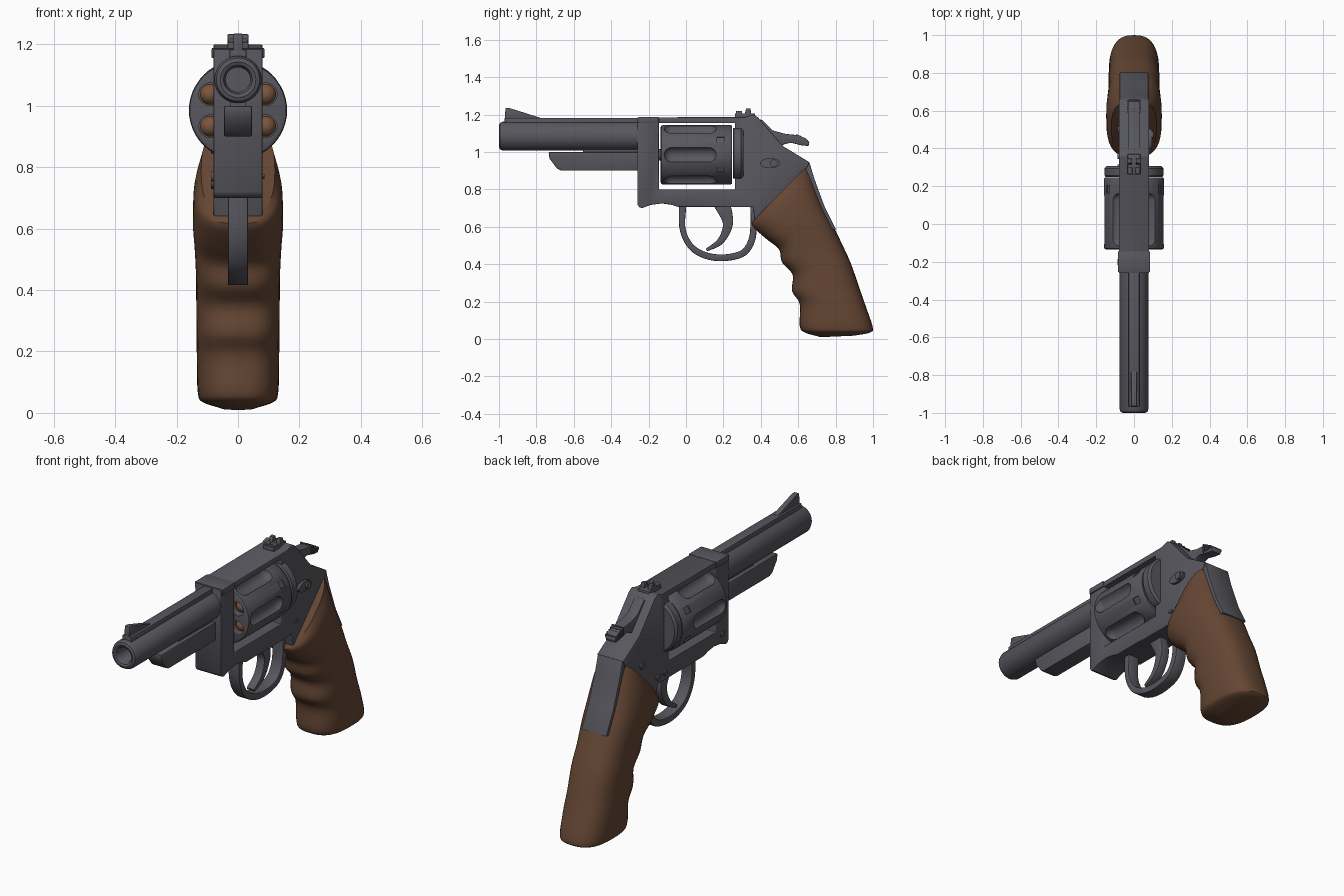
import bpy, bmesh, math
from mathutils import Vector, Matrix

if "Cube" in bpy.data.objects:
    bpy.data.objects.remove(bpy.data.objects["Cube"])


def material(name, rgb):
    m = bpy.data.materials.new(name)
    m.use_nodes = True
    m.diffuse_color = (*rgb, 1)
    m.node_tree.nodes["Principled BSDF"].inputs["Base Color"].default_value = (*rgb, 1)
    return m


STEEL = material("gunmetal", (0.095, 0.095, 0.112))
WOOD = material("walnut", (0.13, 0.062, 0.034))
COPPER = material("copper", (0.2, 0.09, 0.045))


def select(ob):
    bpy.ops.object.select_all(action="DESELECT")
    bpy.context.view_layer.objects.active = ob
    ob.select_set(True)


def make(name, bm, mat=STEEL, bevel=0, cutters=()):
    """Turn a bmesh into an object, cut it, bevel it and shade it."""
    bmesh.ops.recalc_face_normals(bm, faces=bm.faces)
    mesh = bpy.data.meshes.new(name)
    bm.to_mesh(mesh)
    bm.free()
    mesh.materials.append(mat)
    ob = bpy.data.objects.new(name, mesh)
    bpy.context.collection.objects.link(ob)
    select(ob)
    for c in cutters:
        mod = ob.modifiers.new("cut", "BOOLEAN")
        mod.object, mod.operation, mod.solver = c, "DIFFERENCE", "EXACT"
        bpy.ops.object.modifier_apply(modifier=mod.name)
        bpy.data.objects.remove(c)
    if bevel:
        mod = ob.modifiers.new("bevel", "BEVEL")
        mod.width, mod.segments, mod.angle_limit = bevel, 2, math.radians(40)
        bpy.ops.object.modifier_apply(modifier=mod.name)
    select(ob)
    bpy.ops.object.shade_smooth_by_angle(angle=math.radians(35))
    return ob


def slab(name, pts, x0, x1, **kw):
    """Extrude a (y, z) outline from x0 to x1."""
    bm = bmesh.new()
    face = bm.faces.new([bm.verts.new((x0, y, z)) for y, z in pts])
    top = bmesh.ops.extrude_face_region(bm, geom=[face])["geom"]
    bmesh.ops.translate(bm, vec=(x1 - x0, 0, 0),
                        verts=[v for v in top if isinstance(v, bmesh.types.BMVert)])
    return make(name, bm, **kw)


def box(name, hw, y0, y1, z0, z1, **kw):
    return slab(name, [(y0, z0), (y1, z0), (y1, z1), (y0, z1)], -hw, hw, **kw)


def lathe(name, pts, x, z, **kw):
    """Turn (radius, y) points about an axis along y."""
    bm = bmesh.new()
    vs = [bm.verts.new((r, y, 0)) for r, y in pts]
    es = [bm.edges.new(p) for p in zip(vs, vs[1:])]
    bmesh.ops.spin(bm, geom=vs + es, cent=(0, 0, 0), axis=(0, 1, 0),
                   angle=math.tau, steps=48)
    bmesh.ops.remove_doubles(bm, verts=bm.verts, dist=1e-5)
    bmesh.ops.translate(bm, vec=(x, 0, z), verts=bm.verts)
    return make(name, bm, **kw)


def disc(name, x, y, z, r, depth, mat=STEEL, stretch=1):
    bm = bmesh.new()
    bmesh.ops.create_cone(bm, cap_ends=True, segments=20, radius1=r, radius2=r, depth=depth,
                          matrix=Matrix.Translation((x, y, z)) @ Matrix.Diagonal((1, stretch, 1, 1))
                          @ Matrix.Rotation(math.pi / 2, 4, "Y"))
    return make(name, bm, mat)


def capsule(name, x, z, r, y0, y1, mat=STEEL):
    bm = bmesh.new()
    bmesh.ops.create_uvsphere(bm, u_segments=20, v_segments=13, radius=r,
                              matrix=Matrix.Rotation(math.pi / 2, 4, "X"))
    for v in bm.verts:
        v.co += Vector((x, y0 if v.co.y < 0 else y1, z))
    return make(name, bm, mat)


def smooth(rows, steps):
    """Catmull-Rom interpolation through rows of numbers."""
    p = [Vector(r) for r in rows]
    p = [p[0] * 2 - p[1]] + p + [p[-1] * 2 - p[-2]]
    out = []
    for a, b, c, d in zip(p, p[1:], p[2:], p[3:]):
        for i in range(steps):
            t = i / steps
            out.append((b * 2 + (c - a) * t + (a * 2 - b * 5 + c * 4 - d) * t * t
                        + (b * 3 - a - c * 3 + d) * t ** 3) / 2)
    return out + [p[-2]]


def ribbon(name, rows, hw, bevel):
    """Curved bar along (y, z, thickness) rows."""
    path = smooth(rows, 5)
    left, right = [], []
    for i, p in enumerate(path):
        d = (path[min(i + 1, len(path) - 1)] - path[max(i - 1, 0)]).xy.normalized()
        n = Vector((-d.y, d.x)) * p.z / 2
        left.append(p.xy + n)
        right.append(p.xy - n)
    return slab(name, left + right[::-1], -hw, hw, bevel=bevel)


# Barrel, rib, front sight and lug under the barrel
lathe("barrel", [(0, -0.6), (0.04, -0.6), (0.04, -0.98), (0.047, -0.995), (0.058, -1), (0.07, -0.995),
                 (0.077, -0.98), (0.077, -0.2), (0, -0.2)], 0, 1.085)
box("barrel_rib", 0.028, -0.97, -0.2, 1.14, 1.182, bevel=0.004)
slab("front_sight", [(-0.97, 1.17), (-0.965, 1.235), (-0.945, 1.235), (-0.89, 1.218), (-0.78, 1.183),
                     (-0.78, 1.17)], -0.015, 0.015, bevel=0.003)
slab("ejector_lug", [(-0.735, 1.0), (-0.73, 0.965), (-0.69, 0.912), (-0.665, 0.9), (-0.24, 0.9),
                     (-0.24, 1.0)], -0.046, 0.046, bevel=0.006)
box("lug_web", 0.025, -0.55, -0.24, 0.98, 1.03)

# Frame with the cylinder window
window = box("window_cutter", 0.3, -0.145, 0.262, 0.8, 1.155)
slab("frame", [(-0.26, 1.185), (-0.26, 0.72), (-0.25, 0.705), (-0.235, 0.7), (-0.19, 0.717), (-0.13, 0.725),
               (-0.08, 0.718), (-0.04, 0.706), (0.36, 0.706), (0.365, 0.64), (0.42, 0.66), (0.63, 0.88),
               (0.66, 0.945), (0.52, 1.03), (0.385, 1.185), (0.36, 1.2), (0.32, 1.187)],
     -0.08, 0.08, bevel=0.006, cutters=[window])
box("frame_lip", 0.086, -0.255, -0.145, 1.155, 1.188, bevel=0.004)
shield = lathe("recoil_shield", [(0, 0.25), (0.15, 0.25), (0.156, 0.257), (0.156, 0.295), (0.145, 0.307),
                                 (0, 0.307)], 0, 0)
for v in shield.data.vertices:
    v.co.z = max(-0.135, min(0.135, v.co.z)) + 0.992

# Cylinder: flutes, chambers and stop notches repeat six times
AXIS = 0.985
cutters = []
for i in range(6):
    a, b = math.radians(60 * i), math.radians(60 * i + 30)
    cutters.append(capsule("flute_cutter", 0.175 * math.cos(a), AXIS + 0.175 * math.sin(a), 0.045, -0.075, 0.12))
    cx, cz = 0.104 * math.cos(b), AXIS + 0.104 * math.sin(b)
    cutters.append(lathe("chamber_cutter", [(0, -0.2), (0.037, -0.2), (0.037, -0.06), (0, -0.06)], cx, cz))
    capsule("bullet", cx, cz, 0.034, -0.085, -0.06, COPPER)
    notch = box("notch_cutter", 0.018, 0.165, 0.205, 0.152, 0.2)
    notch.data.transform(Matrix.Translation((0, 0, AXIS)) @ Matrix.Rotation(math.pi / 2 - b, 4, "Y"))
    cutters.append(notch)
lathe("cylinder", [(0, -0.135), (0.148, -0.135), (0.157, -0.13), (0.16, -0.12), (0.16, 0.238), (0.154, 0.247),
                   (0, 0.247)], 0, AXIS, cutters=cutters)
lathe("cylinder_pin", [(0, -0.16), (0.03, -0.16), (0.03, -0.12), (0, -0.12)], 0, AXIS)

# Rear sight
box("rear_sight_base", 0.034, 0.262, 0.37, 1.18, 1.207, bevel=0.004)
for s in (-1, 1):
    slab("rear_sight_blade", [(0.31, 1.19), (0.35, 1.19), (0.345, 1.233), (0.322, 1.233)],
         s * 0.011, s * 0.034, bevel=0.003)
for x in (-0.02, 0.02):
    lathe("sight_screw", [(0, 0.268), (0.012, 0.268), (0.012, 0.3), (0, 0.3)], x, 1.208)

# Hammer with grooved spur
slab("hammer", [(0.4, 1.1), (0.39, 1.175), (0.41, 1.17), (0.465, 1.115), (0.53, 1.097), (0.6, 1.09),
                (0.64, 1.073), (0.66, 1.052), (0.655, 1.032), (0.62, 1.035), (0.56, 1.05), (0.52, 1.04),
                (0.5, 1.0)], -0.03, 0.03, bevel=0.004)
for i in range(5):
    y = 0.59 + 0.014 * i
    box("spur_ridge", 0.036, y, y + 0.007, 1.05, 1.096 - 0.008 * i)

# Trigger and guard
ribbon("trigger_guard", [(-0.018, 0.72, 0.04), (-0.02, 0.6, 0.032), (0.008, 0.52, 0.032), (0.06, 0.467, 0.034),
                         (0.14, 0.438, 0.036), (0.23, 0.437, 0.036), (0.31, 0.463, 0.036), (0.352, 0.53, 0.036),
                         (0.362, 0.62, 0.034), (0.36, 0.72, 0.034)], 0.033, 0.005)
ribbon("trigger", [(0.19, 0.73, 0.09), (0.222, 0.64, 0.06), (0.216, 0.58, 0.046), (0.178, 0.517, 0.034),
                   (0.11, 0.476, 0.016)], 0.024, 0.004)

# Thumb latch, side screws and plate pin
disc("thumb_latch", 0.084, 0.45, 0.94, 0.027, 0.022, stretch=2)
disc("latch_pad", 0.094, 0.47, 0.94, 0.02, 0.02)
disc("side_pin", 0.082, 0.39, 0.77, 0.008, 0.008, stretch=2)
for y, z in ((0.5, 0.86), (0.36, 0.745), (0.3, 0.75), (-0.2, 0.77)):
    disc("side_screw", -0.082, y, z, 0.016, 0.012)

# Grip: rings from front edge to back edge with a half width
rings = smooth([(0.366, 0.64, 0.655, 0.937, 0.12), (0.354, 0.605, 0.69, 0.83, 0.143),
                (0.43, 0.535, 0.735, 0.71, 0.147), (0.497, 0.48, 0.78, 0.62, 0.142),
                (0.513, 0.41, 0.838, 0.5, 0.137), (0.57, 0.345, 0.883, 0.4, 0.136),
                (0.567, 0.257, 0.928, 0.27, 0.135), (0.608, 0.187, 0.963, 0.17, 0.134),
                (0.608, 0.07, 0.998, 0.065, 0.131), (0.635, 0.035, 0.985, 0.035, 0.115),
                (0.72, 0.01, 0.9, 0.018, 0.05)], 4)
SIDES = 40
bm = bmesh.new()
loops = []
for fy, fz, by, bz, hw in rings:
    loop = []
    for k in range(SIDES):
        c, s = math.cos(math.tau * k / SIDES), math.sin(math.tau * k / SIDES)
        u = 0.5 + 0.5 * math.copysign(abs(c) ** 0.75, c)
        x = hw * math.copysign(abs(s) ** 0.75, s)
        loop.append(bm.verts.new((x, fy + (by - fy) * u, fz + (bz - fz) * u)))
    loops.append(loop)
for a, b in zip(loops, loops[1:]):
    for k in range(SIDES):
        j = (k + 1) % SIDES
        bm.faces.new((a[k], a[j], b[j], b[k]))
bm.faces.new(loops[0])
bm.faces.new(loops[-1])
make("grip", bm, WOOD)

# Steel strap down the back of the grip
slab("backstrap", [(0.63, 0.9), (0.66, 0.945), (0.685, 0.86), (0.742, 0.705), (0.803, 0.585), (0.77, 0.585),
                   (0.71, 0.7), (0.66, 0.82)], -0.076, 0.076, bevel=0.003)
